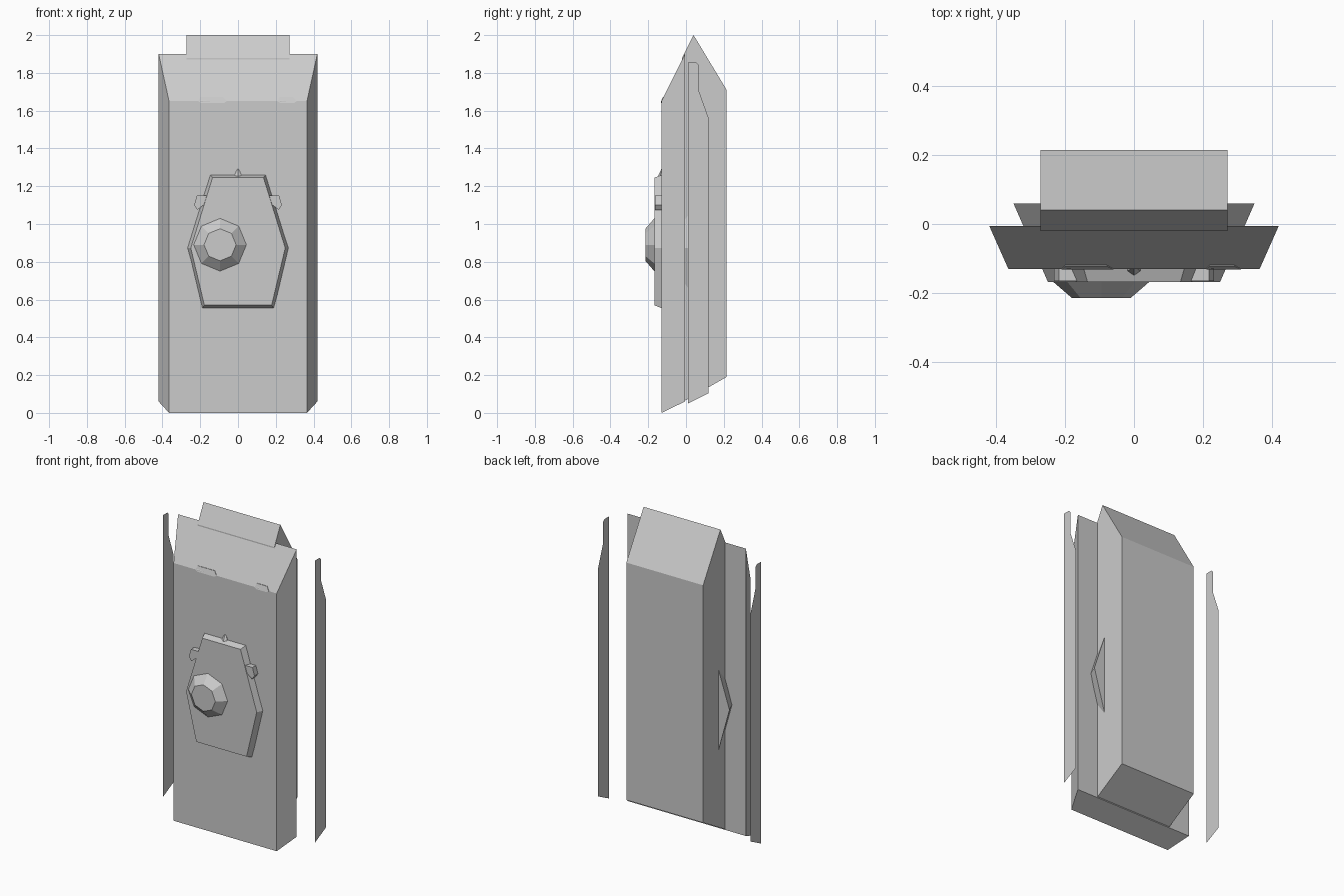
import bpy, bmesh, math

if "Cube" in bpy.data.objects:
    bpy.data.objects.remove(bpy.data.objects["Cube"])


def loft(name, ring_a, ring_b):
    """Closed solid between two matching rings of points."""
    bm = bmesh.new()
    a = [bm.verts.new(p) for p in ring_a]
    b = [bm.verts.new(p) for p in ring_b]
    n = len(a)
    bm.faces.new(a)
    bm.faces.new(b[::-1])
    for i in range(n):
        j = (i + 1) % n
        bm.faces.new((a[i], b[i], b[j], a[j]))
    bmesh.ops.recalc_face_normals(bm, faces=bm.faces)
    return finish(name, bm)


def finish(name, bm):
    me = bpy.data.meshes.new(name)
    bm.to_mesh(me)
    bm.free()
    ob = bpy.data.objects.new(name, me)
    bpy.context.collection.objects.link(ob)
    return ob


def at_y(y, half):
    """Symmetric ring at depth y from right-hand (x, z) points."""
    return [(x, y, z) for x, z in half] + [(-x, y, z) for x, z in reversed(half)]


def octagon(cx, cz, r, y, n=8):
    return [(cx + r * math.cos(2 * math.pi * i / n), y,
             cz + r * math.sin(2 * math.pi * i / n)) for i in range(n)]


# Upper hull: sloped sides, sloped nose plate and tail
loft("upper_hull",
     at_y(-0.13, [(0.365, 0.0), (0.365, 1.65)]),
     at_y(-0.006, [(0.42, 0.06), (0.42, 1.9)]))

# Lower hull: side profile extruded across the width
tub = [(-0.02, 0.06), (0.0, 0.068), (0.215, 0.19), (0.215, 1.71), (0.04, 2.0), (-0.02, 1.88)]
loft("lower_hull",
     [(-0.272, y, z) for y, z in tub],
     [(0.272, y, z) for y, z in tub])

# Turret: six-sided tapered body sinking into the hull
loft("turret",
     at_y(-0.168, [(0.178, 0.57), (0.25, 0.873), (0.135, 1.245)]),
     at_y(0.06, [(0.24, 0.48), (0.35, 0.873), (0.2, 1.33)]))

# Side ears on the turret
for s, side in ((-1, "left"), (1, "right")):
    ear = [(0.15, 1.15), (0.218, 1.15), (0.232, 1.10), (0.215, 1.075), (0.17, 1.11)]
    loft("turret_ear_" + side,
         [(s * x, -0.165, z) for x, z in ear],
         [(s * x, -0.12, z) for x, z in ear])

# Octagonal cupola
loft("cupola", octagon(-0.095, 0.89, 0.143, -0.165),
     octagon(-0.095, 0.89, 0.085, -0.215))

# Small gun socket at the front of the turret
bpy.ops.mesh.primitive_cone_add(vertices=6, radius1=0.03, radius2=0.006, depth=0.05,
                                location=(0, -0.125, 1.265))
bpy.context.object.name = "gun_socket"

# Hatches at the edge of the nose plate
for name, x0, x1 in (("wide_hatch", -0.21, -0.06), ("small_hatch", 0.21, 0.31)):
    rim = [(x0, 1.65), (x0 + 0.015, 1.64), (x1 - 0.015, 1.64), (x1, 1.65),
           (x1 - 0.02, 1.673), (x0 + 0.01, 1.673)]
    loft(name, [(x, -0.132 + max(0, z - 1.65) * 0.45, z) for x, z in rim],
         [(x, -0.11, z) for x, z in rim])

# Thin side skirts
skirt = [(0.01, 0.05), (0.12, 0.105), (0.12, 1.56), (0.07, 1.70),
         (0.07, 1.84), (0.055, 1.855), (0.01, 1.855)]
for s, side in ((-1, "left"), (1, "right")):
    bm = bmesh.new()
    pts = skirt if s > 0 else skirt[::-1]
    bm.faces.new([bm.verts.new((s * 0.54, y, z)) for y, z in pts])
    finish("side_skirt_" + side, bm)
